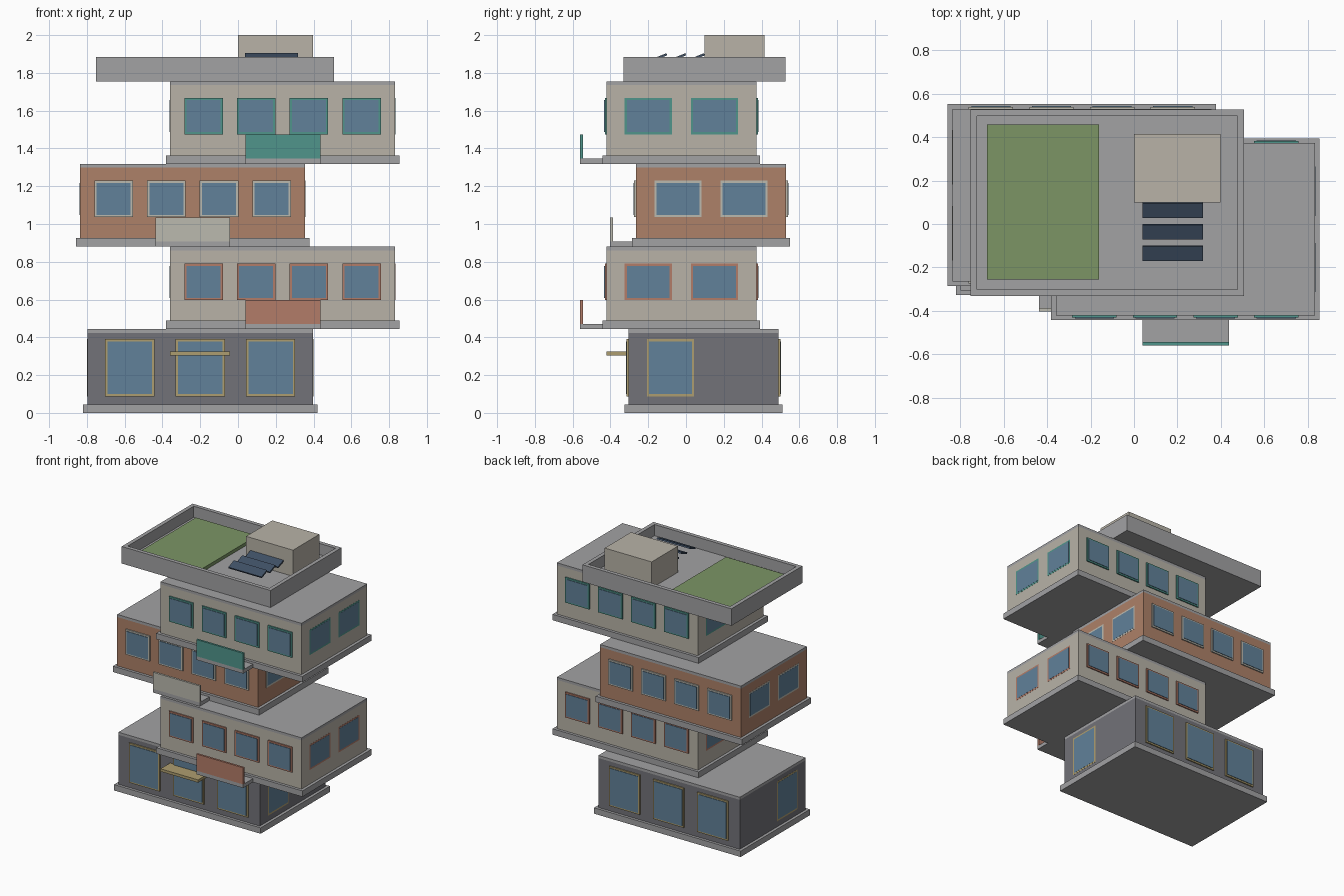
import bpy, math

if "Cube" in bpy.data.objects:
    bpy.data.objects.remove(bpy.data.objects["Cube"])

COL = dict(grey=(.36, .36, .37), cream=(.48, .45, .39), brick=(.42, .22, .14), dark=(.17, .17, .19),
           glass=(.12, .22, .32), teal=(.08, .30, .26), yellow=(.42, .34, .16),
           terracotta=(.45, .20, .14), pale=(.50, .49, .43), green=(.20, .30, .13), panel=(.05, .08, .13))
MATS = {}
for key, c in COL.items():
    MATS[key] = bpy.data.materials.new(key)
    MATS[key].diffuse_color = (*c, 1)


def box(name, x, y, z, col):
    """Box from (min, max) ranges on each axis."""
    v = [(a, b, c) for a in x for b in y for c in z]
    f = [(0, 1, 3, 2), (4, 6, 7, 5), (0, 4, 5, 1), (2, 3, 7, 6), (0, 2, 6, 4), (1, 5, 7, 3)]
    me = bpy.data.meshes.new(name)
    me.from_pydata(v, [], f)
    ob = bpy.data.objects.new(name, me)
    bpy.context.collection.objects.link(ob)
    me.materials.append(MATS[col])
    return ob


def window(name, axis, wall, out, c, w, z, col):
    """Frame and glass; axis 1 = front/back wall, axis 0 = side wall."""
    proud = (.009, .013) if axis else (.001, .002)
    for part, inset, p, m in (("frame", 0, proud[0], col), ("glass", .012, proud[1], "glass")):
        across = (c - w / 2 + inset, c + w / 2 - inset)
        depth = tuple(sorted((wall - out * .01, wall + out * p)))
        x, y = (across, depth) if axis else (depth, across)
        box(f"{name}_{part}", x, y, (z[0] + inset, z[1] - inset), m)


def storey(n, x, y, z, wall, trim, count, pitch, width, win_z, sides):
    t = f"storey_{n}"
    cx, cy = sum(x) / 2, sum(y) / 2
    # floor slab, walls and flat roof cap
    box(t + "_slab", (x[0] - .022, x[1] + .022), (y[0] - .021, y[1] + .021), (z[0], z[0] + .045), "grey")
    box(t + "_walls", x, y, (z[0] + .045, z[1] - .02), wall)
    box(t + "_cap", x, y, (z[1] - .02, z[1]), "grey")
    # front and back windows
    for i in range(count):
        c = cx + (i - (count - 1) / 2) * pitch
        window(f"{t}_front_window_{i}", 1, y[0], -1, c, width, win_z, trim)
        window(f"{t}_back_window_{i}", 1, y[1], 1, c, width, win_z, trim)
    # flush side windows
    for i, off in enumerate(sides):
        window(f"{t}_left_window_{i}", 0, x[0], -1, cy + off, .25, win_z, trim)
        window(f"{t}_right_window_{i}", 0, x[1], 1, cy + off, .25, win_z, trim)


def balcony(n, x, y, z, col):
    box(f"balcony_floor_{n}", x, (y, y + .14), (z, z + .028), "grey")
    box(f"balcony_rail_{n}", x, (y, y + .016), (z + .028, z + .155), col)


# shifted storeys
two = (-.175, .175)
storey(0, (-.798, .398), (-.305, .49), (0, .443), "dark", "yellow", 3, .373, .26, (.087, .39), (-.175,))
storey(1, (-.36, .832), (-.421, .372), (.443, .88), "cream", "terracotta", 4, .279, .204, (.597, .79), two)
storey(2, (-.836, .356), (-.265, .53), (.88, 1.318), "brick", "pale", 4, .279, .204, (1.036, 1.229), two)
storey(3, (-.36, .832), (-.421, .372), (1.318, 1.755), "cream", "teal", 4, .279, .204, (1.475, 1.668), two)

# balconies and entrance awning
balcony(1, (.04, .436), -.56, .443, "terracotta")
balcony(2, (-.438, -.042), -.402, .88, "pale")
balcony(3, (.04, .436), -.56, 1.318, "teal")
box("entrance_awning", (-.36, -.042), (-.422, -.30), (.304, .325), "yellow")

# roof slab with parapet
X, Y, T = (-.752, .507), (-.331, .526), .03
box("roof_slab", X, Y, (1.755, 1.80), "grey")
for name, px, py in (("front", X, (Y[0], Y[0] + T)), ("back", X, (Y[1] - T, Y[1])),
                     ("left", (X[0], X[0] + T), (Y[0] + T, Y[1] - T)),
                     ("right", (X[1] - T, X[1]), (Y[0] + T, Y[1] - T))):
    box(f"parapet_{name}", px, py, (1.80, 1.885), "grey")

# rooftop garden, stair housing and tilted solar panels
box("roof_garden", (-.677, -.16), (-.256, .458), (1.80, 1.825), "green")
box("stair_housing", (0, .397), (.098, .415), (1.80, 2.0), "cream")
for i, y in enumerate((-.135, -.035, .064)):
    p = box(f"solar_panel_{i}", (-.14, .14), (-.036, .036), (-.006, .006), "panel")
    p.location = (.178, y, 1.885)
    p.rotation_euler.x = math.radians(22)

for m in bpy.data.materials:
    if m.users and not m.is_grease_pencil:
        m.use_nodes = True
        m.node_tree.nodes["Principled BSDF"].inputs["Base Color"].default_value = m.diffuse_color
